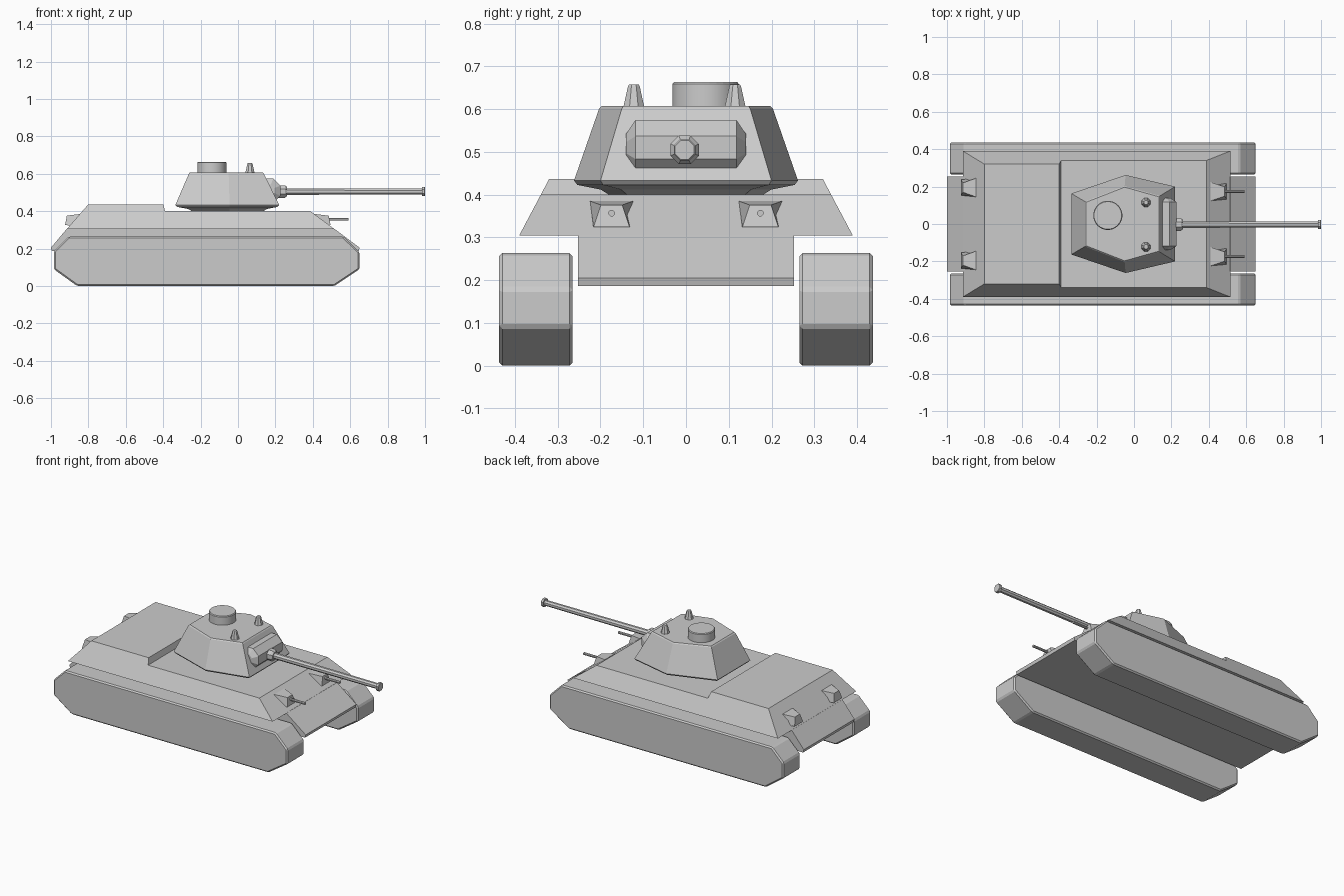
import bpy, bmesh, math
from mathutils import Matrix, Vector

if "Cube" in bpy.data.objects:
    bpy.data.objects.remove(bpy.data.objects["Cube"])


def loft(name, rings, bevel=0.0):
    """Closed solid through rings with equal point counts."""
    bm = bmesh.new()
    vr = [[bm.verts.new(p) for p in ring] for ring in rings]
    n = len(vr[0])
    for a, b in zip(vr, vr[1:]):
        for i in range(n):
            j = (i + 1) % n
            bm.faces.new((a[i], a[j], b[j], b[i]))
    bm.faces.new(vr[0][::-1])
    bm.faces.new(vr[-1])
    bmesh.ops.recalc_face_normals(bm, faces=bm.faces)
    mesh = bpy.data.meshes.new(name)
    bm.to_mesh(mesh)
    bm.free()
    ob = bpy.data.objects.new(name, mesh)
    bpy.context.collection.objects.link(ob)
    if bevel:
        m = ob.modifiers.new("edge", 'BEVEL')
        m.width, m.segments, m.limit_method = bevel, 1, 'ANGLE'
    return ob


def slab(name, profile, half, y=0.0, bevel=0.0):
    """Side profile (x, z) given width; half(z) is the half width."""
    return loft(name, [[(x, y + s * half(z), z) for x, z in profile] for s in (-1, 1)], bevel)


def turned(name, stations, centre, axis, sides=8):
    """Round part from (distance, radius) stations along an axis."""
    rot = {'X': Matrix.Rotation(math.pi / 2, 3, 'Y'),
           'Y': Matrix.Rotation(-math.pi / 2, 3, 'X'),
           'Z': Matrix.Identity(3)}[axis]
    rings = []
    for d, r in stations:
        ring = []
        for i in range(sides):
            a = 2 * math.pi * (i + 0.5) / sides
            ring.append(Vector(centre) + rot @ Vector((r * math.cos(a), r * math.sin(a), d)))
        rings.append(ring)
    return loft(name, rings)


# Tracks
track = [(-0.86, 0), (0.515, 0), (0.65, 0.09), (0.65, 0.18),
         (0.565, 0.264), (-0.905, 0.264), (-0.985, 0.185), (-0.985, 0.09)]
for side, y in (("right", -0.351), ("left", 0.351)):
    slab(side + "_track", track, lambda z: 0.086, y, 0.008)

# Lower hull between the tracks
slab("lower_hull", [(-0.995, 0.186), (0.645, 0.186), (0.65, 0.205),
                    (0.515, 0.306), (-0.915, 0.306), (-1.0, 0.205)], lambda z: 0.253)

# Upper hull with sloped sides and raised engine deck
slab("upper_hull", [(-0.915, 0.305), (-0.80, 0.437), (-0.40, 0.437), (-0.39, 0.40),
                    (0.387, 0.40), (0.515, 0.305)],
     lambda z: 0.39 - 0.07 * (z - 0.305) / 0.132)

# Turret: six sided, tapering upward, with recessed ring below
base = [(0.22, -0.2), (0.22, 0.2), (-0.045, 0.262), (-0.335, 0.163), (-0.335, -0.163), (-0.045, -0.262)]
roof = [(0.138, -0.15), (0.138, 0.15), (-0.05, 0.203), (-0.262, 0.12), (-0.262, -0.12), (-0.05, -0.203)]


def level(points, z, s=1.0):
    return [((x + 0.05) * s - 0.05, y * s, z) for x, y in points]


loft("turret", [level(base, 0.395, 0.66), level(base, 0.412, 0.76), level(base, 0.423, 0.97),
                level(base, 0.433), level(roof, 0.602), level(roof, 0.608, 0.97)])

# Roof fittings
cupola = turned("cupola", [(0, 0.078), (0.055, 0.078), (0.06, 0.074)], (-0.14, 0.046, 0.604), 'Z', 28)
for p in cupola.data.polygons:
    p.use_smooth = abs(p.normal.z) < 0.2
for side, y in (("right", -0.122), ("left", 0.115)):
    turned(side + "_periscope", [(0, 0.026), (0.046, 0.015), (0.051, 0.012)], (0.064, y, 0.607), 'Z')

# Mantlet and main gun
turned("mantlet", [(-0.14, 0.035), (-0.118, 0.07), (0.118, 0.07), (0.14, 0.035)],
       (0.162, 0, 0.51), 'Y', 8)
turned("gun", [(0.2, 0.036), (0.25, 0.036), (0.262, 0.027), (0.262, 0.019), (0.983, 0.017),
               (0.983, 0.027), (0.997, 0.027), (1.0, 0.024)], (0, -0.003, 0.505), 'X')


# Hull blisters on front and rear slopes, front pair with small guns
def blister(name, x_in, x_face, y):
    d = 0.01 if x_face > 0 else -0.01
    inner = [(x_in, y - 0.05, 0.324), (x_in, y + 0.05, 0.324),
             (x_in, y + 0.05, 0.385), (x_in, y - 0.05, 0.385)]
    slope = [(x_face + d, y - 0.042, 0.325), (x_face + d, y + 0.042, 0.325),
             (x_face, y + 0.025, 0.376), (x_face, y - 0.025, 0.376)]
    loft(name, [inner, slope])


for side, s in (("right", -1), ("left", 1)):
    blister(side + "_front_blister", 0.41, 0.485, s * 0.174)
    turned(side + "_hull_gun", [(0.46, 0.008), (0.592, 0.008)], (0, s * 0.174, 0.357), 'X')
    blister(side + "_rear_blister", -0.845, -0.915, s * 0.195)
